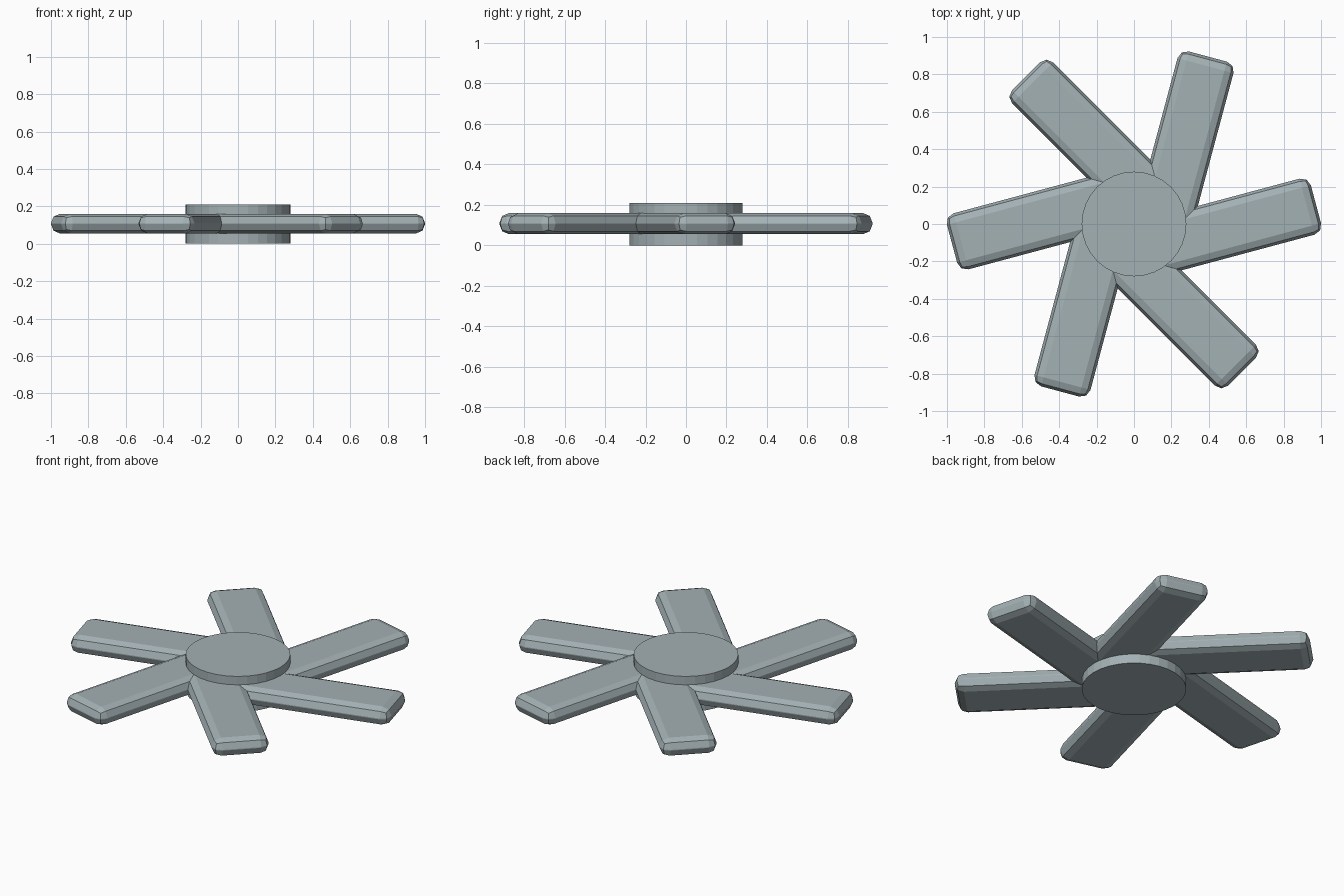
import bpy, math
from mathutils import Matrix

if "Cube" in bpy.data.objects:
    bpy.data.objects.remove(bpy.data.objects["Cube"])

HUB_R, HUB_H = 0.28, 0.21
LENGTH, WIDTH, THICK = 0.967, 0.31, 0.105
MID_Y, MID_Z = -0.15, 0.1075

# Blue-grey metal
metal = bpy.data.materials.new("grey_metal")
metal.diffuse_color = (0.37, 0.44, 0.46, 1)
metal.use_nodes = True
metal.node_tree.nodes["Principled BSDF"].inputs["Base Color"].default_value = metal.diffuse_color

# Central hub disc
bpy.ops.mesh.primitive_cylinder_add(vertices=32, radius=HUB_R, depth=HUB_H,
                                    location=(0, 0, HUB_H / 2))
hub = bpy.context.object
hub.name = "hub"
hub.data.materials.append(metal)


# Blade: rounded slab offset to one side of the hub axis (pinwheel)
def add_blade(index):
    bpy.ops.mesh.primitive_cube_add(size=1)
    blade = bpy.context.object
    blade.name = f"blade_{index + 1}"
    shape = (Matrix.Rotation(math.radians(15 + 60 * index), 4, 'Z')
             @ Matrix.Translation((LENGTH / 2, MID_Y, MID_Z))
             @ Matrix.Diagonal((LENGTH, WIDTH, THICK, 1)))
    blade.data.transform(shape)
    blade.data.materials.append(metal)
    bevel = blade.modifiers.new("rounded_edges", 'BEVEL')
    bevel.width = 0.05
    bevel.segments = 2


for i in range(6):
    add_blade(i)
